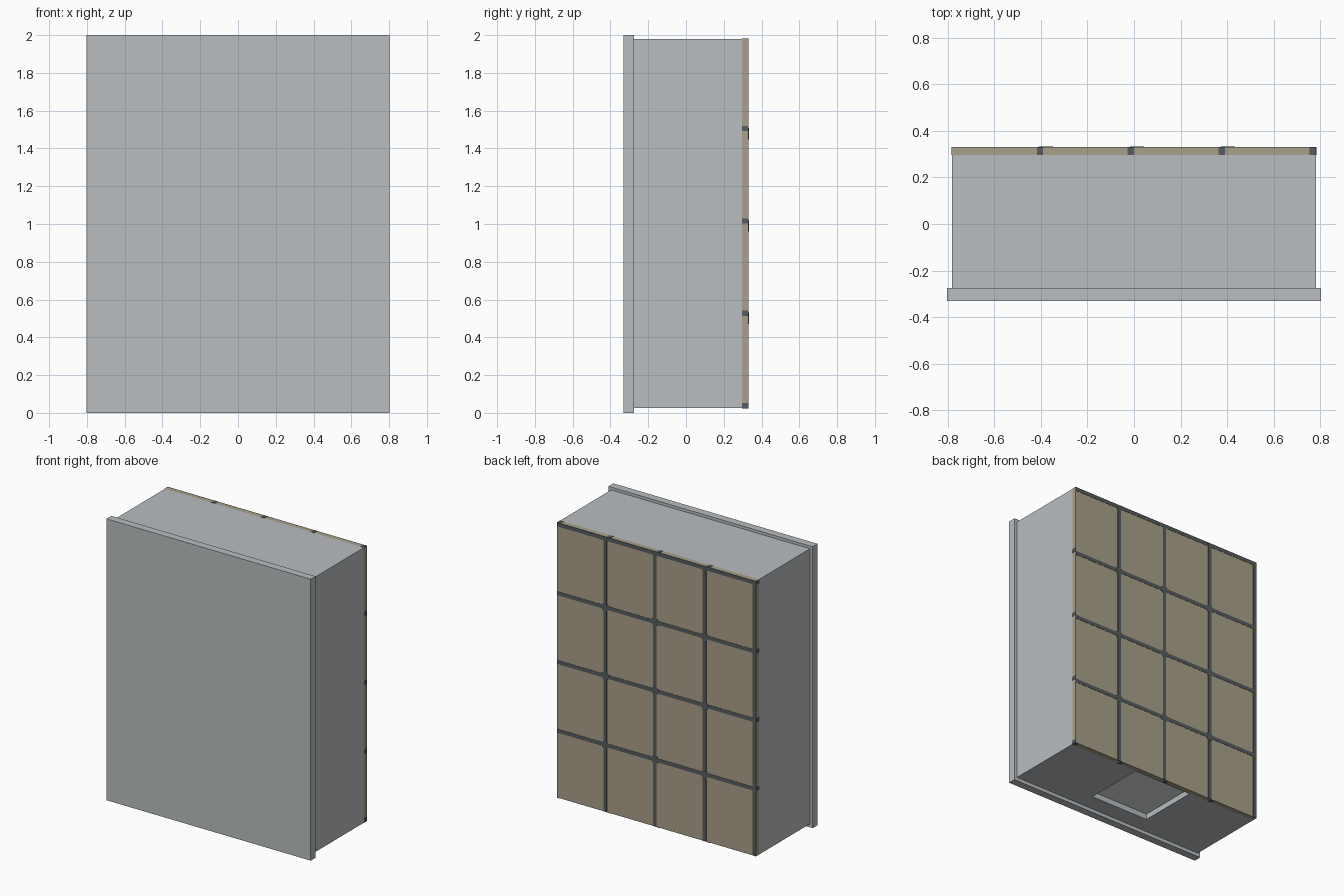
import bpy, bmesh, math
from mathutils import Matrix, Vector

if "Cube" in bpy.data.objects:
    bpy.data.objects.remove(bpy.data.objects["Cube"])


def material(name, rgb):
    m = bpy.data.materials.new(name)
    m.diffuse_color = (*rgb, 1)
    m.use_nodes = True
    m.node_tree.nodes["Principled BSDF"].inputs["Base Color"].default_value = m.diffuse_color
    return m


GREY = material("panel grey", (0.49, 0.515, 0.53))
TAN = material("backing tan", (0.40, 0.35, 0.255))
DARK = material("grid dark grey", (0.093, 0.107, 0.112))
LIGHT = material("recess light grey", (0.75, 0.79, 0.80))


def finish(name, bm, *mats):
    mesh = bpy.data.meshes.new(name)
    bm.to_mesh(mesh)
    bm.free()
    for m in mats:
        mesh.materials.append(m)
    obj = bpy.data.objects.new(name, mesh)
    bpy.context.collection.objects.link(obj)
    return obj


def add_box(bm, lo, hi):
    lo, hi = Vector(lo), Vector(hi)
    mat = Matrix.Translation((lo + hi) / 2) @ Matrix.Diagonal((*(hi - lo), 1))
    return bmesh.ops.create_cube(bm, size=1, matrix=mat)


def box(name, lo, hi, mat):
    bm = bmesh.new()
    add_box(bm, lo, hi)
    return finish(name, bm, mat)


X, Z0, Z1 = 0.782, 0.025, 1.98      # body half width, bottom and top
YF, YB, YE = -0.275, 0.296, 0.33    # body front, body back, backing end
PX, PZ = 2 * X / 4, (Z1 - Z0) / 4   # grid pitch
W, T = 0.027, 0.002                 # grid line width and relief

# front cover plate, slightly larger than the body
box("front_plate", (-0.803, -0.33, 0), (0.803, YF, 2), GREY)

# body with a rectangular recess in the underside
bm = bmesh.new()
add_box(bm, (-X, YF, Z0), (X, YB, Z1))
bm.normal_update()
face = min(bm.faces, key=lambda f: f.normal.z)
bmesh.ops.inset_individual(bm, faces=[face], thickness=0.05)
for v in face.verts:
    v.co.x = math.copysign(0.234, v.co.x)
    v.co.y = 0.292 if v.co.y > 0 else -0.15
pocket = bmesh.ops.extrude_discrete_faces(bm, faces=[face])["faces"][0]
for v in pocket.verts:
    v.co.z += 0.04
pocket.material_index = 1
bmesh.ops.recalc_face_normals(bm, faces=bm.faces)
finish("body", bm, GREY, LIGHT)

# tan backing panel
box("back_panel", (-X, YB, Z0), (X, YE, Z1), TAN)

# dark grid on the back face, with round joints at the crossings
bm = bmesh.new()
for i in range(4):
    x = -X + i * PX
    z = Z1 - i * PZ
    add_box(bm, (x, YE - 0.004, Z0), (x + W, YE + T, Z1))
    add_box(bm, (-X, YE - 0.004, z - W), (X, YE + T * 0.9, z))
    for j in range(4):
        zc = Z1 - j * PZ - W / 2
        if i and j:
            mat = Matrix.Translation((x + W / 2, YE, zc)) @ Matrix.Rotation(math.pi / 2, 4, 'X')
            bmesh.ops.create_cone(bm, cap_ends=True, segments=8, radius1=0.03,
                                  radius2=0.03, depth=T * 2.4, matrix=mat)
finish("back_grid", bm, DARK)

# short grid ends wrapping over the edges of the backing
bm = bmesh.new()
for i in range(4):
    x = -X + (i + 1) * PX
    z = Z0 + i * PZ
    zl = Z1 - i * PZ
    add_box(bm, (x - W, YB, Z1 - 0.004), (x, YE, Z1 + T))
    add_box(bm, (x - W, YB, Z0 - T), (x, YE, Z0 + 0.004))
    add_box(bm, (X - 0.004, YB, z), (X + T, YE, z + W))
    add_box(bm, (-X - T, YB, zl - W), (-X + 0.004, YE, zl))
finish("edge_grid_ends", bm, DARK)
